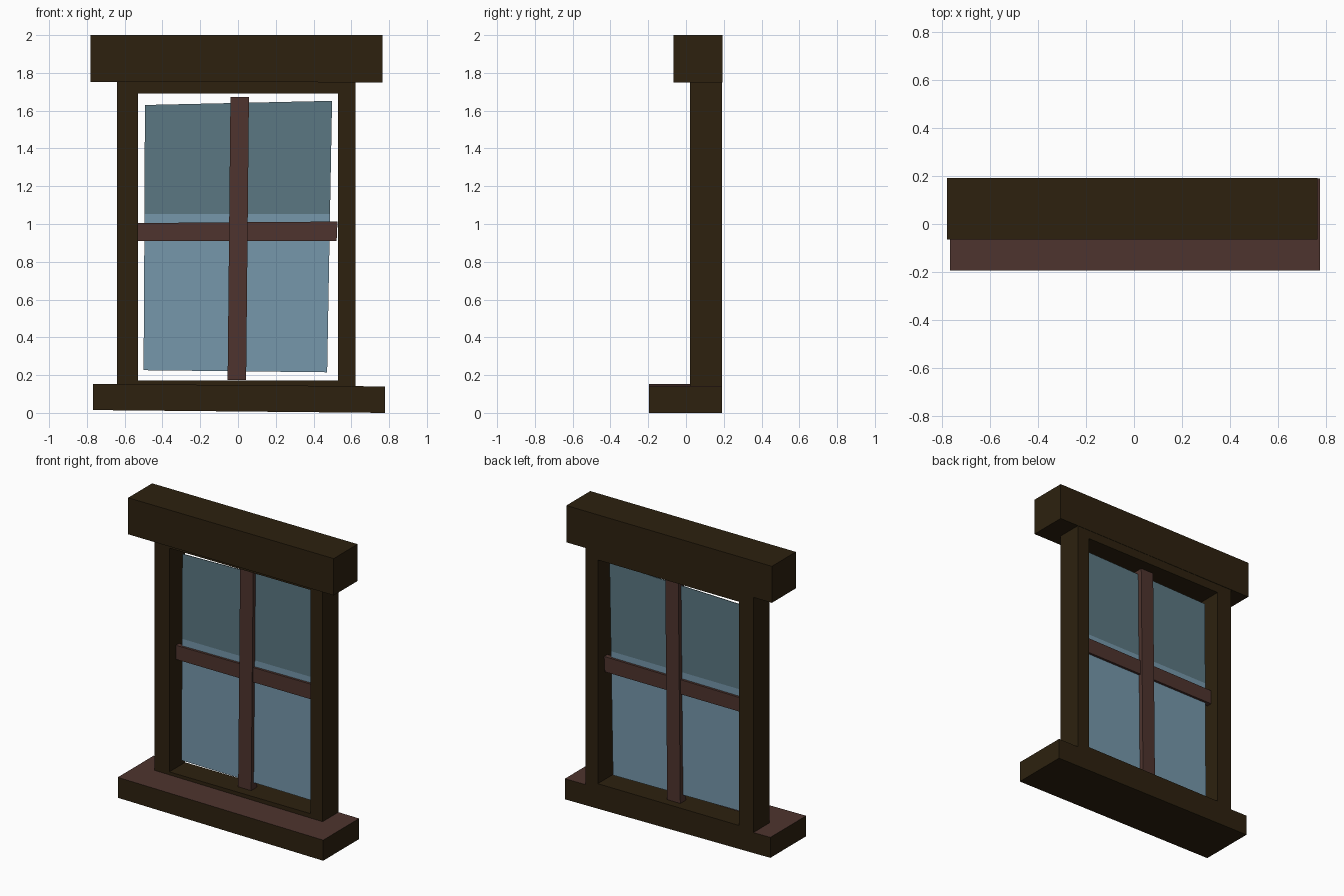
import bpy
import bmesh

cube = bpy.data.objects.get("Cube")
if cube:
    bpy.data.objects.remove(cube, do_unlink=True)


def material(name, rgb):
    """Flat material from display-space colour levels."""
    linear = [((c / 255 + 0.055) / 1.055) ** 2.4 for c in rgb]
    mat = bpy.data.materials.new(name)
    mat.use_nodes = True
    mat.diffuse_color = (*linear, 1)
    bsdf = mat.node_tree.nodes["Principled BSDF"]
    bsdf.inputs["Base Color"].default_value = (*linear, 1)
    bsdf.inputs["Roughness"].default_value = 0.8
    return mat


dark_wood = material("dark wood", (45, 33, 15))
red_wood = material("reddish wood", (78, 52, 46))
light_glass = material("light glass", (118, 151, 171))
shaded_glass = material("shaded glass", (91, 119, 130))


def board(name, outline, y_front, y_back, mat, top_mat=None):
    """Extrude a four-cornered (x, z) outline from front to back."""
    bm = bmesh.new()
    face = bm.faces.new([bm.verts.new((x, y_front, z)) for x, z in outline])
    ext = bmesh.ops.extrude_face_region(bm, geom=[face])
    for v in ext["geom"]:
        if isinstance(v, bmesh.types.BMVert):
            v.co.y = y_back
    bmesh.ops.recalc_face_normals(bm, faces=bm.faces)
    bm.normal_update()
    mesh = bpy.data.meshes.new(name)
    mesh.materials.append(mat)
    if top_mat:
        mesh.materials.append(top_mat)
        for f in bm.faces:
            f.material_index = int(f.normal.z > 0.9)
    bm.to_mesh(mesh)
    bm.free()
    obj = bpy.data.objects.new(name, mesh)
    bpy.context.collection.objects.link(obj)
    return obj


def sill_top(x):
    return 0.147 - 0.009 * x


# Slightly crooked sill with a painted top, and the heavy lintel
SILL_L, SILL_R = -0.767, 0.777
board("sill", [(SILL_L, 0.015), (SILL_R, 0), (SILL_R, sill_top(SILL_R)),
               (SILL_L, sill_top(SILL_L))], -0.195, 0.19, dark_wood, red_wood)
board("lintel", [(-0.78, 1.752), (0.765, 1.75), (0.765, 2), (-0.78, 2)],
      -0.065, 0.192, dark_wood)

# Frame: two posts and two rails resting on the sill
FRONT, BACK, HEAD = 0.02, 0.19, 1.751
for name, x0, x1 in (("left_post", 0.53, 0.622), ("right_post", -0.64, -0.53)):
    board(name, [(x0, sill_top(x0)), (x1, sill_top(x1)), (x1, HEAD), (x0, HEAD)],
          FRONT, BACK, dark_wood)
board("bottom_rail", [(-0.53, sill_top(-0.53)), (0.53, sill_top(0.53)),
                      (0.53, 0.172), (-0.53, 0.172)], FRONT, BACK, dark_wood)
board("top_rail", [(-0.53, 1.692), (0.53, 1.692), (0.53, HEAD), (-0.53, HEAD)],
      FRONT, BACK, dark_wood)

# Crooked glazing bars
board("vertical_bar", [(-0.055, 0.175), (0.043, 0.175), (0.058, 1.672),
                       (-0.04, 1.672)], 0.08, 0.14, red_wood)
board("horizontal_bar", [(-0.53, 0.91), (0.522, 0.91), (0.527, 1.013),
                         (-0.53, 1.005)], 0.09, 0.126, red_wood)

# Thin glass, with the upper part in a darker tone
board("lower_glass", [(-0.5, 0.226), (0.472, 0.215), (0.487, 1.053),
                      (-0.495, 1.053)], 0.106, 0.11, light_glass)
board("upper_glass", [(-0.495, 1.053), (0.487, 1.053), (0.498, 1.652),
                      (-0.493, 1.63)], 0.106, 0.11, shaded_glass)
